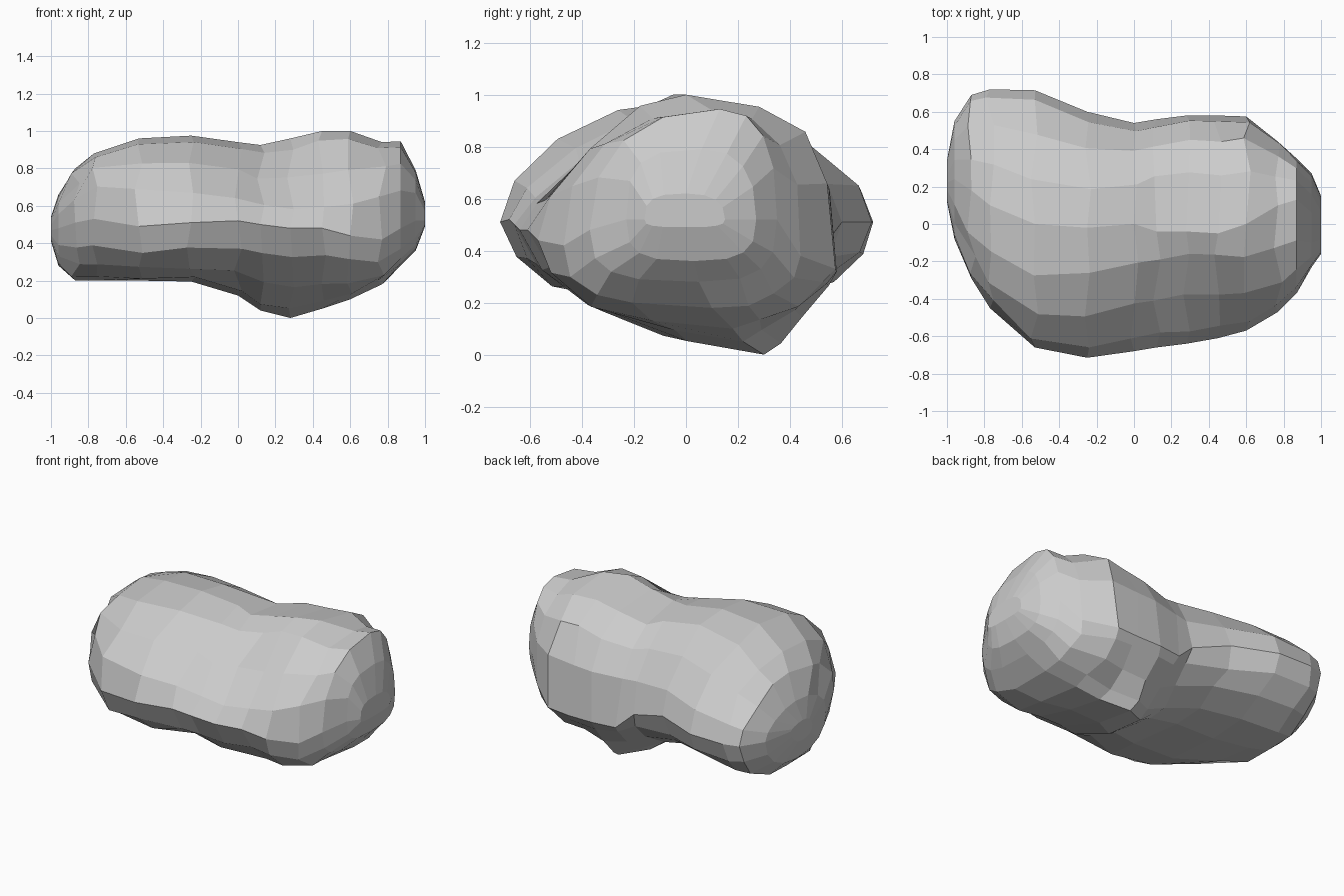
import bpy, bmesh, math, random

random.seed(4)
SEG = 4          # facets per quarter of a cross-section

# Cross-sections along x:
# x, front y, front z, top y, top z, back y, bottom y, bottom z, fullness of upper front
SECTIONS = [
    (-1.00, 0.12, 0.47, 0.22, 0.54, 0.34, 0.22, 0.41, 2.0),
    (-0.96, -0.08, 0.48, 0.24, 0.66, 0.55, 0.22, 0.28, 2.2),
    (-0.87, -0.29, 0.51, 0.18, 0.80, 0.69, 0.20, 0.20, 2.4),
    (-0.77, -0.45, 0.53, 0.10, 0.88, 0.72, 0.15, 0.20, 2.5),
    (-0.53, -0.66, 0.49, 0.00, 0.96, 0.715, 0.10, 0.20, 2.25),
    (-0.25, -0.715, 0.51, -0.02, 0.975, 0.60, 0.10, 0.195, 1.9),
    (0.00, -0.68, 0.52, 0.00, 0.94, 0.54, 0.15, 0.12, 1.55),
    (0.12, -0.66, 0.50, -0.04, 0.925, 0.56, 0.20, 0.04, 1.3),
    (0.28, -0.64, 0.48, -0.04, 0.96, 0.58, 0.30, 0.00, 1.15),
    (0.45, -0.61, 0.48, -0.05, 1.00, 0.58, 0.22, 0.05, 1.25),
    (0.60, -0.57, 0.44, 0.00, 1.00, 0.575, 0.18, 0.10, 1.6),
    (0.77, -0.47, 0.42, 0.10, 0.94, 0.44, 0.10, 0.18, 2.2),
    (0.87, -0.37, 0.48, 0.13, 0.945, 0.35, 0.05, 0.28, 2.3),
    (0.95, -0.23, 0.52, 0.06, 0.79, 0.27, 0.03, 0.36, 3.2),
    (1.00, -0.16, 0.52, 0.00, 0.62, 0.15, 0.00, 0.49, 3.0),
]


def quarter(start, end, corner, n):
    """Superellipse quarter from start to end; corner is its centre."""
    pts = []
    for i in range(SEG):
        a = i / SEG * math.pi / 2
        u, v = math.cos(a) ** (2 / n), math.sin(a) ** (2 / n)
        pts.append([corner[k] + (start[k] - corner[k]) * u
                    + (end[k] - corner[k]) * v for k in (0, 1)])
    return pts


def ring(x, yf, zf, yt, zt, yb, yo, zo, n):
    # back height, fullness of the upper back, lower back and lower front by region
    if x < -0.1:
        zb, ub, lb, lf = 0.51, 1.75, 2.1, 2.4
    elif x < 0.05:
        zb, ub, lb, lf = 0.43, 2.1, 1.6, 1.9
    elif x < 0.5:
        zb, ub, lb, lf = 0.32, 2.7, 1.2, 1.7
    elif x < 0.7:
        zb, ub, lb, lf = 0.33, 2.8, 1.4, 2.1
    elif x < 0.8:
        zb, ub, lb, lf = 0.38, 2.6, 2.0, 3.0
    else:
        zb, ub, lb, lf = 0.52, 2.5, 3.0, 3.2
    front, top, back, bottom = (yf, zf), (yt, zt), (yb, zb), (yo, zo)
    return (quarter(front, top, (yt, zf), n)
            + quarter(top, back, (yt, zb), ub)
            + quarter(back, bottom, (yo, zb), lb)
            + quarter(bottom, front, (yo, zf), lf))


# Boulder: loft the sections, slightly roughened, with flat facets
bm = bmesh.new()
rings = []
for s in SECTIONS:
    inner = -0.9 < s[0] < 0.85
    verts = []
    for i, (y, z) in enumerate(ring(*s)):
        j = 0.012 if inner and i % SEG else 0.0
        r = lambda: random.uniform(-j, j)
        verts.append(bm.verts.new((s[0] + 2 * r(), y + r(), max(0, z + r()))))
    rings.append(verts)
count = 4 * SEG
for a, b in zip(rings, rings[1:]):
    for i in range(count):
        k = (i + 1) % count
        bm.faces.new((a[i], a[k], b[k], b[i]))
bm.faces.new(rings[0])
bm.faces.new(rings[-1][::-1])
bmesh.ops.recalc_face_normals(bm, faces=bm.faces)
mesh = bpy.data.meshes.new("boulder")
bm.to_mesh(mesh)
bm.free()
bpy.context.collection.objects.link(bpy.data.objects.new("boulder", mesh))
